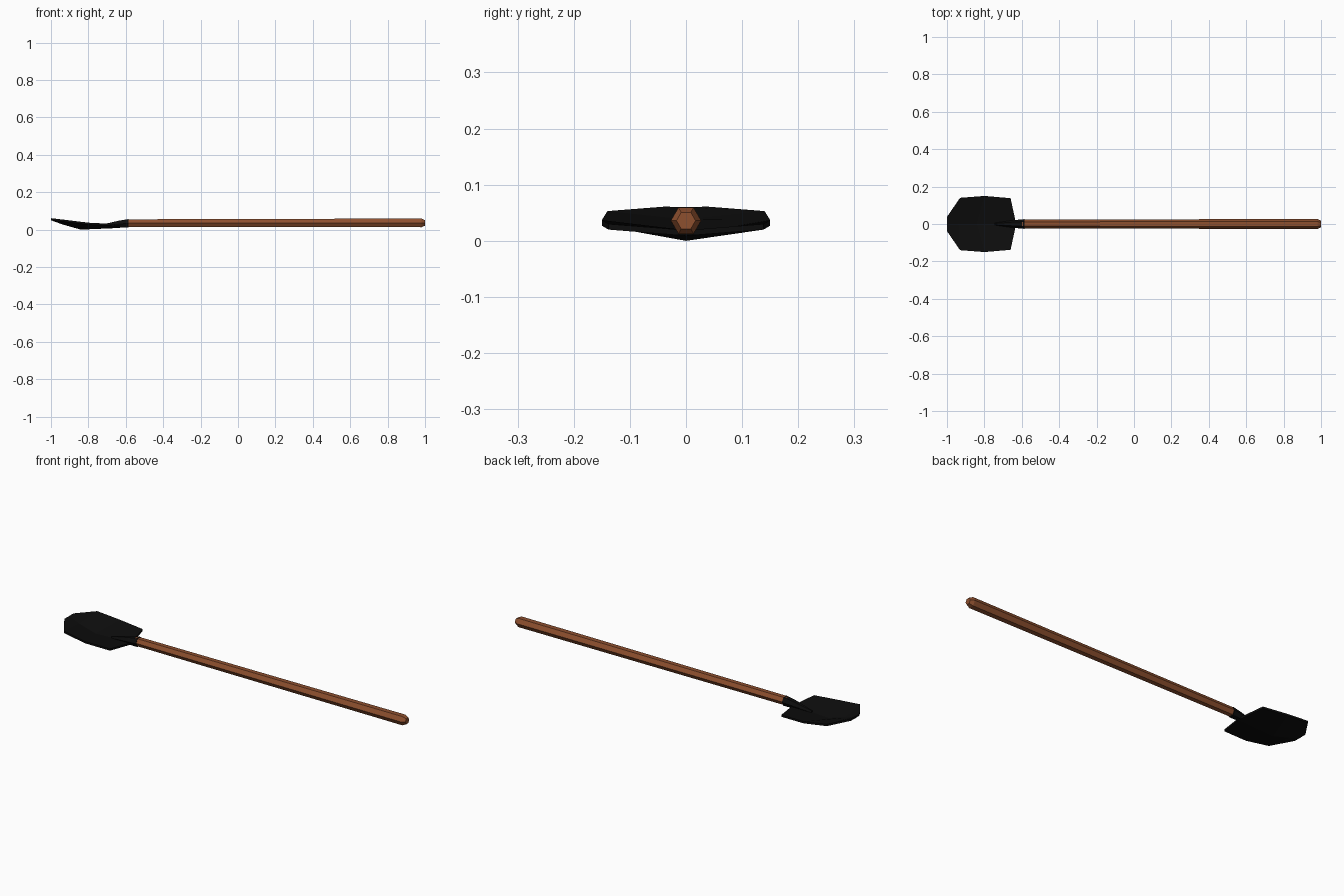
import bpy, bmesh, math

if "Cube" in bpy.data.objects:
    bpy.data.objects.remove(bpy.data.objects["Cube"])


def material(name, rgb):
    m = bpy.data.materials.new(name)
    m.diffuse_color = (*rgb, 1)
    m.use_nodes = True
    m.node_tree.nodes["Principled BSDF"].inputs["Base Color"].default_value = m.diffuse_color
    return m


WOOD = material("brown wood", (0.27, 0.08, 0.028))
IRON = material("black iron", (0.004, 0.004, 0.004))


def finish(bm, name, mat):
    bmesh.ops.recalc_face_normals(bm, faces=bm.faces)
    me = bpy.data.meshes.new(name)
    bm.to_mesh(me)
    bm.free()
    me.materials.append(mat)
    ob = bpy.data.objects.new(name, me)
    bpy.context.collection.objects.link(ob)
    return ob


def hex_rod(name, rings, mat):
    """Six-sided rod along x; each ring is (x, z centre, y radius, z radius)."""
    bm = bmesh.new()
    loops = []
    for x, zc, ry, rz in rings:
        loops.append([bm.verts.new((x, ry * math.cos(a), zc + rz * math.sin(a)))
                      for a in (math.radians(60 * i) for i in range(6))])
    for a, b in zip(loops, loops[1:]):
        for i in range(6):
            j = (i + 1) % 6
            bm.faces.new((a[i], a[j], b[j], b[i]))
    bm.faces.new(loops[0])
    bm.faces.new(loops[-1])
    return finish(bm, name, mat)


# wooden handle with a chamfered end
hex_rod("handle", [(-0.60, 0.035, 0.023, 0.023),
                   (0.98, 0.036, 0.027, 0.027),
                   (1.0, 0.036, 0.017, 0.017)], WOOD)

# iron socket running down onto the blade
hex_rod("socket", [(-0.585, 0.034, 0.026, 0.026),
                   (-0.64, 0.029, 0.021, 0.021),
                   (-0.745, 0.014, 0.006, 0.010)], IRON)

# dished blade: (edge x, half width, edge z, centre x, centre z), top surface
ROWS = [(-1.00, 0.038, 0.061, -1.00, 0.060),
        (-0.93, 0.140, 0.053, -0.94, 0.038),
        (-0.80, 0.150, 0.037, -0.84, 0.010),
        (-0.66, 0.138, 0.030, -0.63, 0.019)]
THICK = 0.010
bm = bmesh.new()
layers = []
for drop in (0, THICK):
    layers.append([[bm.verts.new((xe, -w, ze - drop)),
                    bm.verts.new((xc, 0, zc - drop)),
                    bm.verts.new((xe, w, ze - drop))]
                   for xe, w, ze, xc, zc in ROWS])
for g in layers:
    for r, s in zip(g, g[1:]):
        for i in (0, 1):
            bm.faces.new((r[i], r[i + 1], s[i + 1], s[i]))


def rim(g):
    return g[0] + [r[2] for r in g[1:]] + [g[-1][1]] + [r[0] for r in g[:0:-1]]


top, low = rim(layers[0]), rim(layers[1])
for i in range(len(top)):
    j = (i + 1) % len(top)
    bm.faces.new((top[i], top[j], low[j], low[i]))
finish(bm, "blade", IRON)
